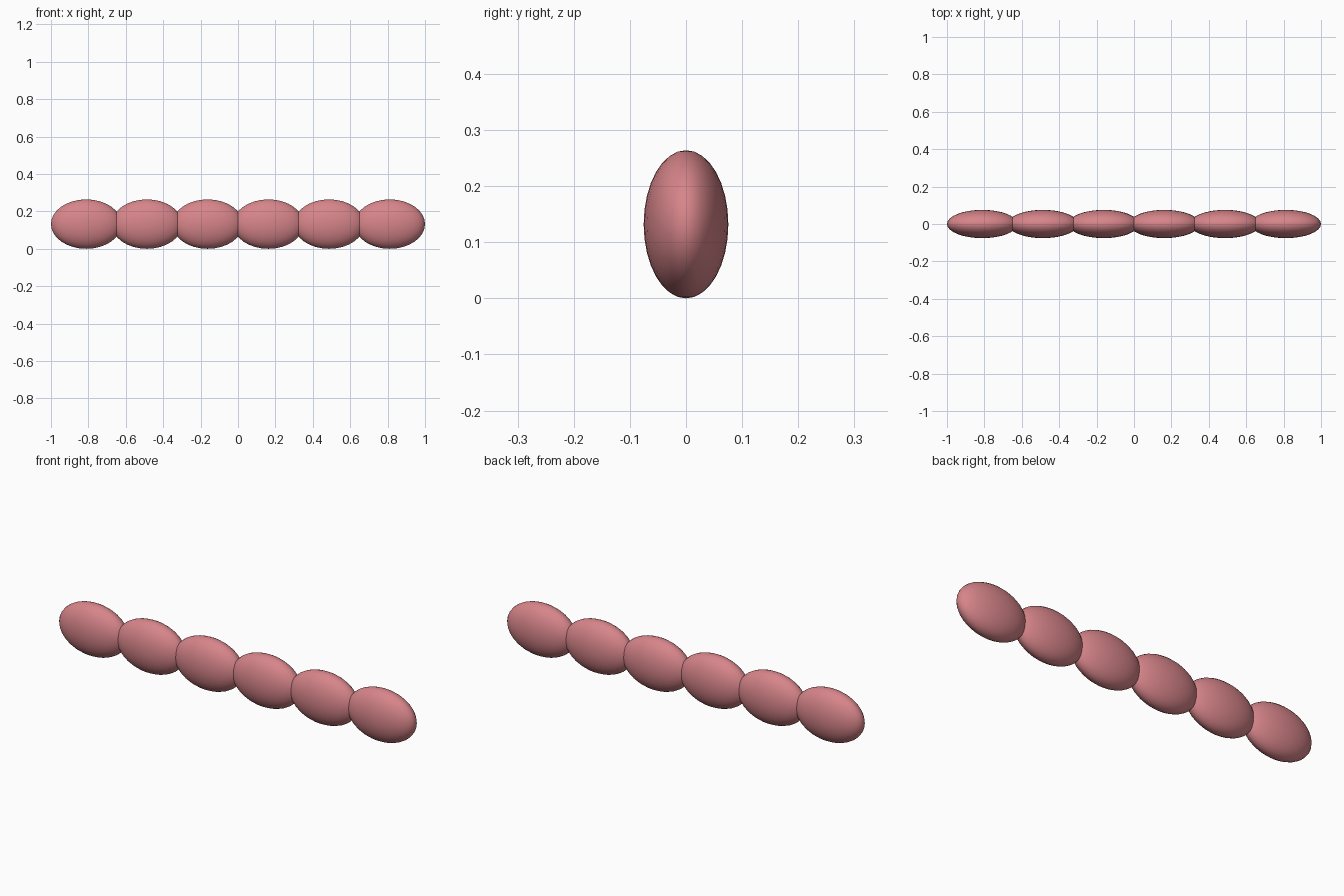
import bpy

if "Cube" in bpy.data.objects:
    bpy.data.objects.remove(bpy.data.objects["Cube"])

# Chain of six overlapping flattened beads
COUNT = 6
RX, RY, RZ = 0.1887, 0.0755, 0.132
SPACING = (2.0 - 2 * RX) / (COUNT - 1)

pink = bpy.data.materials.new("dusty_pink")
pink.diffuse_color = (0.68, 0.235, 0.255, 1.0)
pink.use_nodes = True
pink.node_tree.nodes["Principled BSDF"].inputs["Base Color"].default_value = pink.diffuse_color

for i in range(COUNT):
    x = (i - (COUNT - 1) / 2) * SPACING
    bpy.ops.mesh.primitive_uv_sphere_add(segments=32, ring_count=16, radius=1, location=(x, 0, RZ))
    bead = bpy.context.object
    bead.name = f"bead_{i + 1}"
    bead.scale = (RX, RY, RZ)
    bpy.ops.object.transform_apply(location=False, rotation=False, scale=True)
    bpy.ops.object.shade_smooth()
    bead.data.materials.append(pink)
